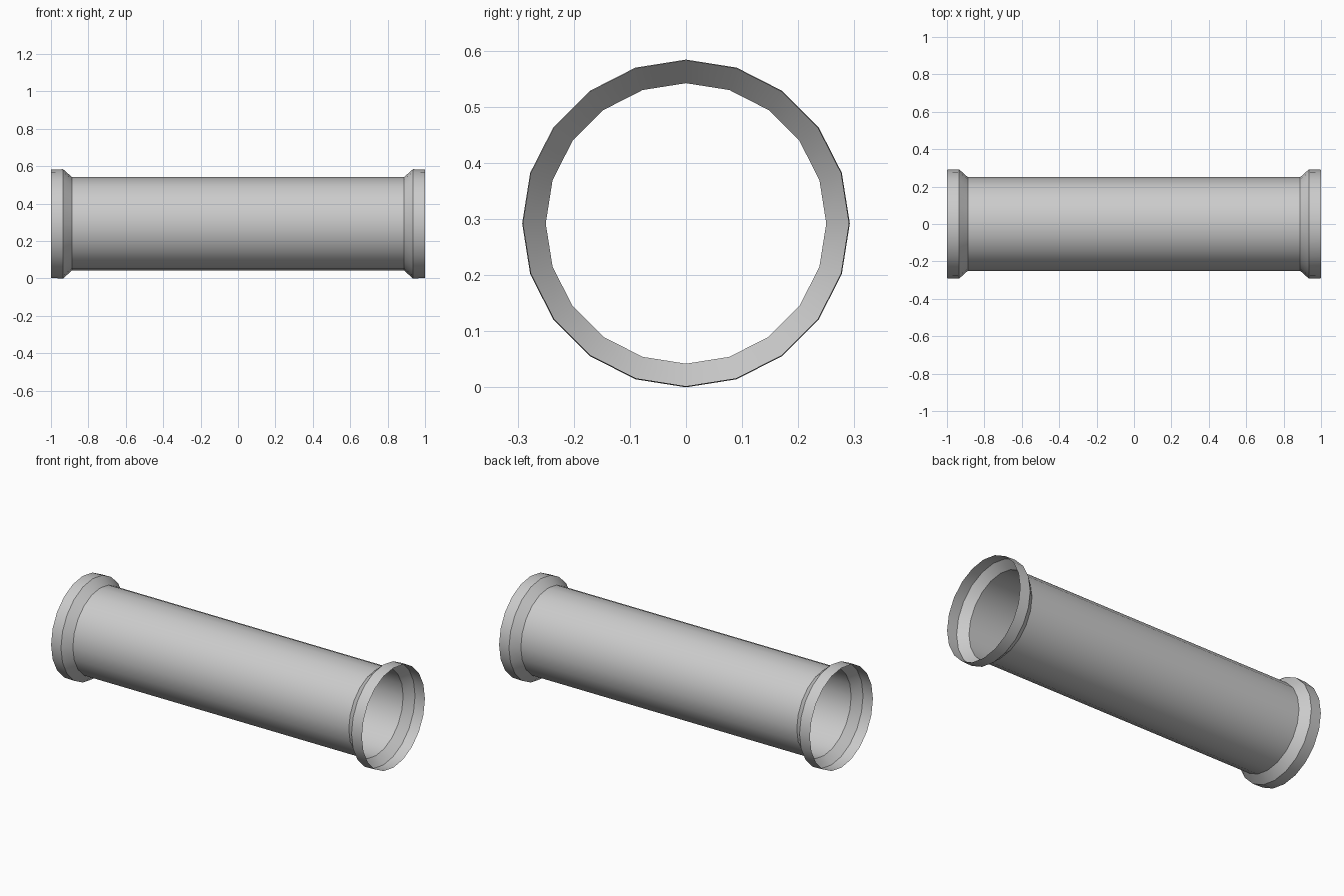
import bpy, bmesh, math

if "Cube" in bpy.data.objects:
    bpy.data.objects.remove(bpy.data.objects["Cube"])

SIDES = 20
CENTRE_Z = 0.292

# Half profile (x, radius), mirrored to give both flared ends
half = [(0.888, 0.25), (0.935, 0.292), (1.0, 0.29)]
profile = [(-x, r) for x, r in reversed(half)] + half

# Open thin-walled pipe made of rings along x
bm = bmesh.new()
rings = []
for x, r in profile:
    angles = [2 * math.pi * i / SIDES for i in range(SIDES)]
    rings.append([bm.verts.new((x, r * math.cos(a), CENTRE_Z + r * math.sin(a))) for a in angles])
for a, b in zip(rings, rings[1:]):
    for i in range(SIDES):
        j = (i + 1) % SIDES
        bm.faces.new((a[i], a[j], b[j], b[i]))
for f in bm.faces:
    f.normal_update()
    c = f.calc_center_median()
    if f.normal.y * c.y + f.normal.z * (c.z - CENTRE_Z) < 0:
        f.normal_flip()

mesh = bpy.data.meshes.new("pipe")
bm.to_mesh(mesh)
bm.free()
pipe = bpy.data.objects.new("pipe", mesh)
bpy.context.collection.objects.link(pipe)

# Smooth around the pipe, sharp at the flare edges
bpy.context.view_layer.objects.active = pipe
pipe.select_set(True)
bpy.ops.object.shade_smooth_by_angle(angle=math.radians(30))
